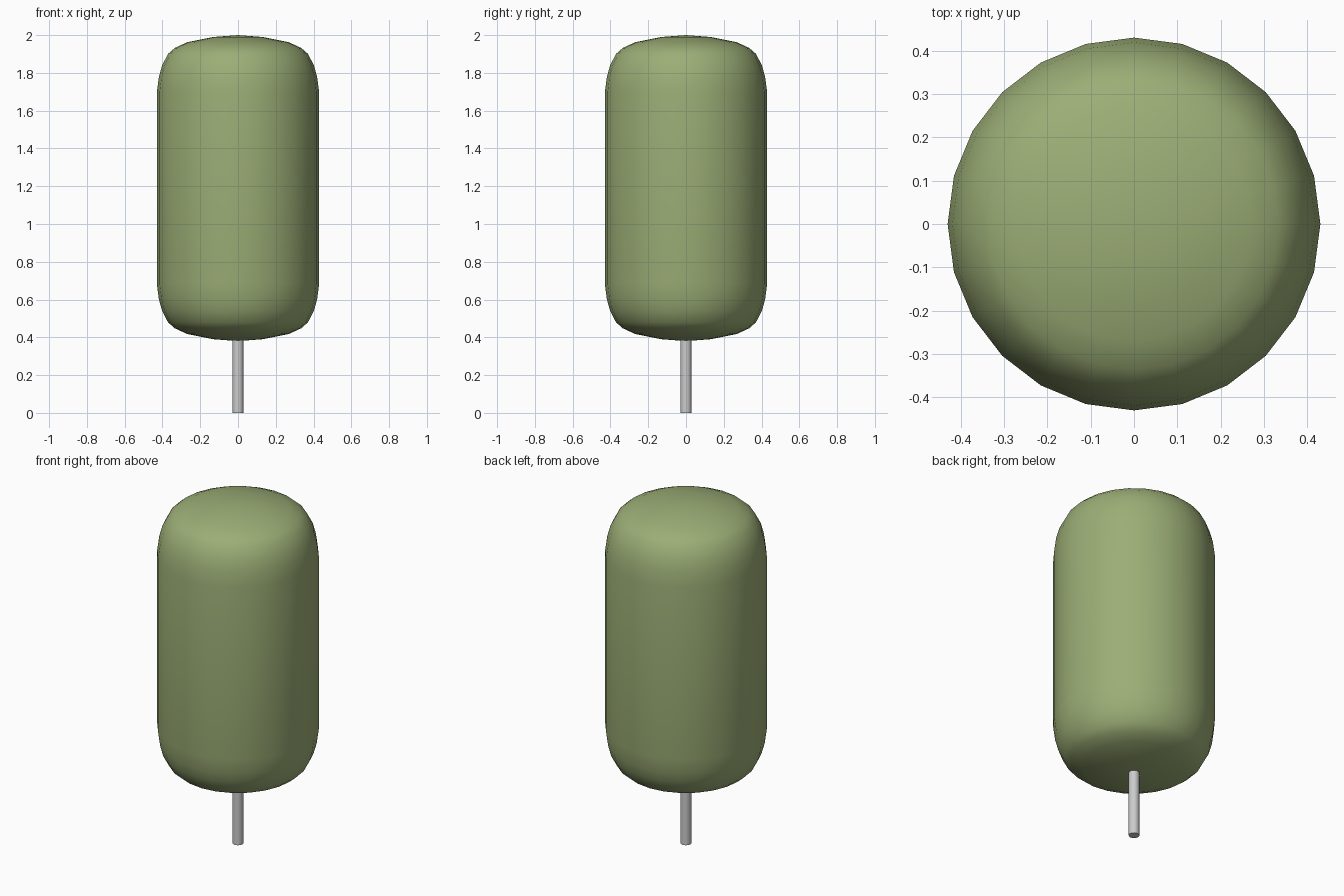
import bpy, bmesh, math

if "Cube" in bpy.data.objects:
    bpy.data.objects.remove(bpy.data.objects["Cube"])

# Trunk: thin post running up into the crown
bpy.ops.mesh.primitive_cylinder_add(vertices=12, radius=0.029, depth=0.5, location=(0, 0, 0.25))
trunk = bpy.context.object
trunk.name = "trunk"
bpy.ops.object.shade_smooth_by_angle(angle=math.radians(40))

# Crown: rounded-column profile, mirrored about its middle height and revolved
MID, SIDES = 1.19, 24
upper = [(0.43, 0.505), (0.419, 0.588), (0.402, 0.65), (0.37, 0.711),
         (0.335, 0.742), (0.27, 0.772), (0.13, 0.80), (0.0, 0.81)]
profile = [(r, MID - h) for r, h in reversed(upper)] + [(r, MID + h) for r, h in upper]

bm = bmesh.new()
verts = [bm.verts.new((r, 0, z)) for r, z in profile]
edges = [bm.edges.new(pair) for pair in zip(verts, verts[1:])]
bmesh.ops.spin(bm, geom=verts + edges, cent=(0, 0, 0), axis=(0, 0, 1),
               angle=2 * math.pi, steps=SIDES)
bmesh.ops.remove_doubles(bm, verts=bm.verts, dist=0.001)
bmesh.ops.recalc_face_normals(bm, faces=bm.faces)
for face in bm.faces:
    face.smooth = True
mesh = bpy.data.meshes.new("crown")
bm.to_mesh(mesh)
bm.free()
crown = bpy.data.objects.new("crown", mesh)
bpy.context.collection.objects.link(crown)

# Leaf green
green = bpy.data.materials.new("leaf_green")
green.diffuse_color = (0.33, 0.42, 0.18, 1)
green.use_nodes = True
green.node_tree.nodes["Principled BSDF"].inputs["Base Color"].default_value = green.diffuse_color
mesh.materials.append(green)
